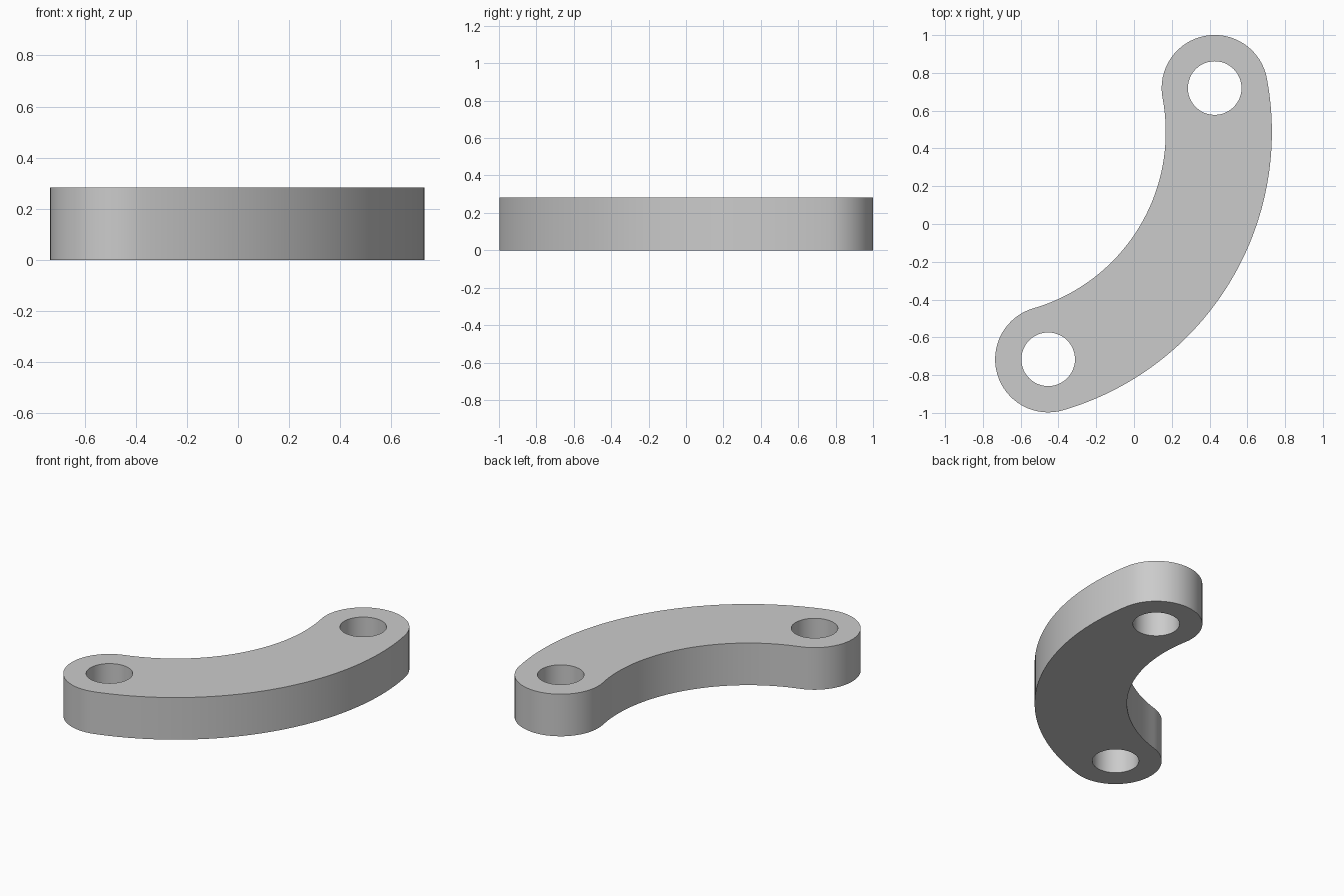
import bpy, bmesh
from math import sin, cos, radians
from mathutils import Vector

cube = bpy.data.objects.get("Cube")
if cube:
    bpy.data.objects.remove(cube, do_unlink=True)

# Curved link: a constant-width band along an arc, with round ends and two holes
CENTRE = Vector((-0.804, 0.487, 0))
ARC_R, HALF_W, HOLE_R, HEIGHT = 1.253, 0.281, 0.142, 0.283
START, END = -73.8, 10.7


def arc(centre, radius, a0, a1, steps):
    """Points from angle a0 to a1 in degrees, without the last one."""
    angles = [radians(a0 + (a1 - a0) * i / steps) for i in range(steps)]
    return [centre + Vector((cos(a), sin(a), 0)) * radius for a in angles]


def end_point(angle):
    a = radians(angle)
    return CENTRE + Vector((cos(a), sin(a), 0)) * ARC_R


low_end, high_end = end_point(START), end_point(END)
outline = (arc(CENTRE, ARC_R + HALF_W, START, END, 48)
           + arc(high_end, HALF_W, END, END + 180, 32)
           + arc(CENTRE, ARC_R - HALF_W, END, START, 48)
           + arc(low_end, HALF_W, START + 180, START + 360, 32))
holes = [arc(p, HOLE_R, 0, 360, 48) for p in (low_end, high_end)]

# Fill the flat profile and raise it to full height
bm = bmesh.new()
for loop in [outline] + holes:
    verts = [bm.verts.new(p) for p in loop]
    for i, v in enumerate(verts):
        bm.edges.new((v, verts[i - 1]))
bmesh.ops.triangle_fill(bm, edges=bm.edges[:], use_beauty=True)
raised = bmesh.ops.extrude_face_region(bm, geom=bm.faces[:], use_keep_orig=True)
top = [g for g in raised["geom"] if isinstance(g, bmesh.types.BMVert)]
bmesh.ops.translate(bm, verts=top, vec=(0, 0, HEIGHT))
bmesh.ops.recalc_face_normals(bm, faces=bm.faces[:])
mesh = bpy.data.meshes.new("curved_link")
bm.to_mesh(mesh)
bm.free()

# Plain grey finish
grey = bpy.data.materials.new("light_grey")
grey.use_nodes = True
grey.diffuse_color = (0.6, 0.6, 0.6, 1)
grey.node_tree.nodes["Principled BSDF"].inputs["Base Color"].default_value = grey.diffuse_color
mesh.materials.append(grey)

link = bpy.data.objects.new("curved_link", mesh)
bpy.context.collection.objects.link(link)
bpy.context.view_layer.objects.active = link
link.select_set(True)
bpy.ops.object.shade_smooth_by_angle(angle=radians(30))
